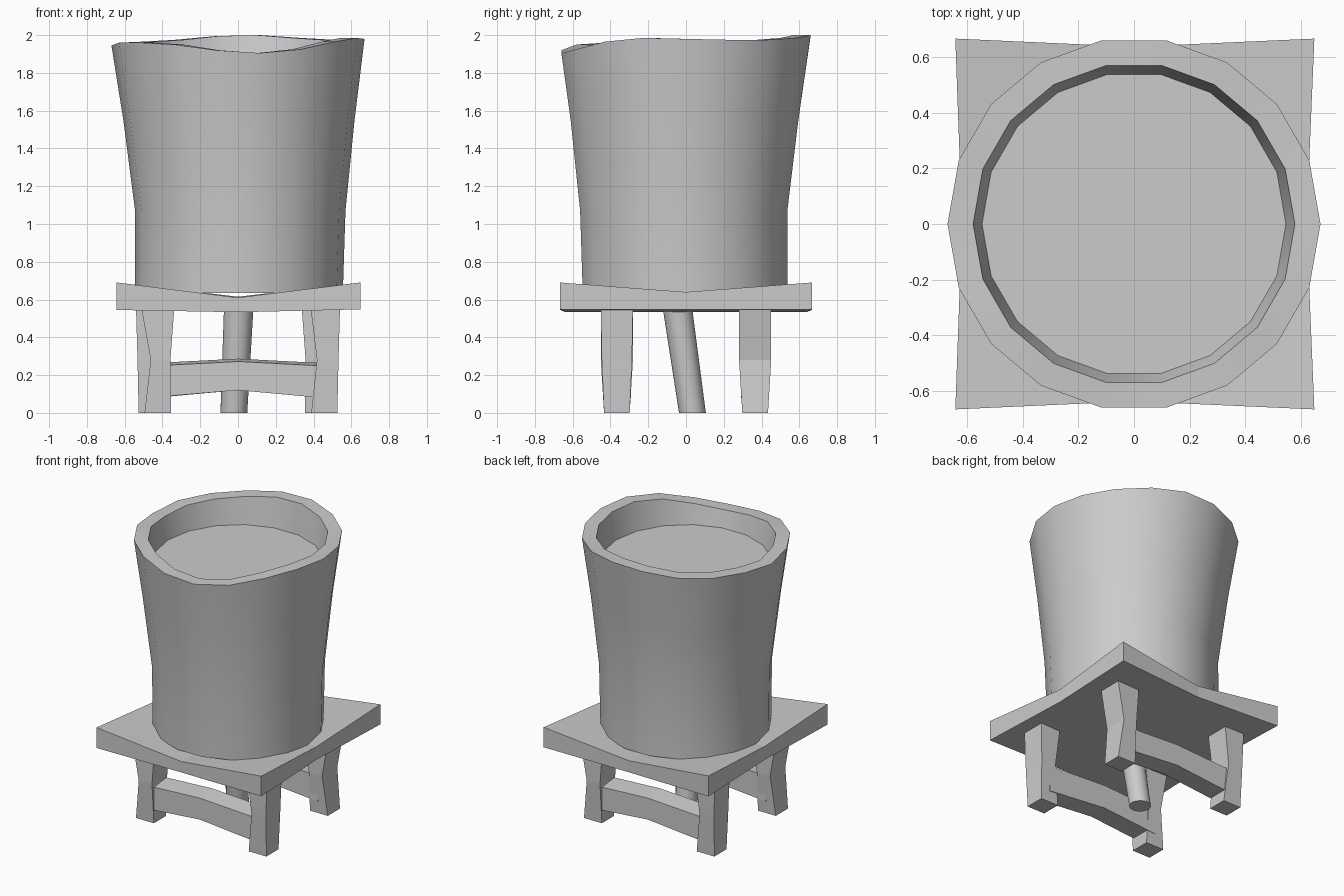
import bpy, bmesh
from math import cos, sin, radians, tau

if "Cube" in bpy.data.objects:
    bpy.data.objects.remove(bpy.data.objects["Cube"])


def loft(name, rings, smooth=False):
    """Skin a stack of equal-length vertex rings and cap both ends."""
    bm = bmesh.new()
    loops = [[bm.verts.new(p) for p in ring] for ring in rings]
    n = len(loops[0])
    for a, b in zip(loops, loops[1:]):
        for i in range(n):
            j = (i + 1) % n
            bm.faces.new((a[i], a[j], b[j], b[i]))
    bm.faces.new(loops[0][::-1])
    bm.faces.new(loops[-1])
    bmesh.ops.recalc_face_normals(bm, faces=bm.faces)
    me = bpy.data.meshes.new(name)
    bm.to_mesh(me)
    bm.free()
    if smooth:
        me.polygons.foreach_set("use_smooth", [True] * len(me.polygons))
        me.set_sharp_from_angle(angle=radians(35))
    ob = bpy.data.objects.new(name, me)
    bpy.context.collection.objects.link(ob)
    return ob


def circle(r, z, n, cx=0, cy=0):
    zs = z if isinstance(z, list) else [z] * n
    return [(cx + r * cos(tau * i / n), cy + r * sin(tau * i / n), zs[i]) for i in range(n)]


def rect(cx, cy, hx, hy, z):
    return [(cx + sx * hx, cy + sy * hy, z) for sx, sy in ((-1, -1), (1, -1), (1, 1), (-1, 1))]


# Tub: 18 sides, flared, with an uneven rim and a shallow recessed top
rim = [1.98, 1.975, 1.975, 1.985, 2.0, 1.995, 1.975, 1.965, 1.96,
       1.945, 1.96, 1.96, 1.95, 1.92, 1.905, 1.925, 1.965, 1.985]
loft("tub", [
    circle(0.55, 0.635, 18, 0.005, -0.005),
    circle(0.557, 1.07, 18, 0.012, -0.012),
    circle(0.612, 1.55, 18, 0.005, -0.008),
    circle(0.67, rim, 18),
    circle(0.578, rim, 18),
    circle(0.546, 1.79, 18),
], smooth=True)

# Platform: sagging square slab, built as three cross-sections along x
def slab_row(x, y_end, z_front, z_mid, z_back, low):
    top = [(x[0], -y_end, z_front), (x[1], 0, z_mid), (x[0], y_end, z_back)]
    return top + [(px, py, low) for px, py, _ in reversed(top)]

loft("platform", [
    slab_row((-0.642, -0.618), 0.666, 0.69, 0.64, 0.69, 0.545),
    slab_row((0, 0), 0.637, 0.61, 0.61, 0.615, 0.533),
    slab_row((0.648, 0.62), 0.666, 0.69, 0.64, 0.69, 0.548),
])

# Legs: pinched posts; the back pair is the front pair turned half round
legs = {
    "left": [(-0.425, 0.088, 0.085, 0.56), (-0.41, 0.052, 0.085, 0.28), (-0.425, 0.07, 0.068, 0)],
    "right": [(0.462, 0.078, 0.085, 0.56), (0.475, 0.057, 0.08, 0.28), (0.457, 0.069, 0.068, 0)],
}
for side, rows in legs.items():
    other = "right" if side == "left" else "left"
    loft(f"front_{side}_leg", [rect(x, -0.366, hx, hy, z) for x, hx, hy, z in rows])
    loft(f"back_{other}_leg", [rect(-x, 0.366, hx, hy, z) for x, hx, hy, z in rows])

# Braces: slightly arched bars joining the legs at front and back
for name, s in (("front_brace", 1), ("back_brace", -1)):
    loft(name, [[(s * x, s * y, z) for y, z in
                 ((-0.43, lo), (-0.29, lo), (-0.29, hi + 0.015), (-0.43, hi))]
                for x, lo, hi in ((-0.42, 0.085, 0.25), (0, 0.12, 0.272), (0.46, 0.078, 0.248))])

# Leaning drain pipe under the platform
loft("pipe", [circle(0.071, 0, 12, -0.022, 0.034), circle(0.078, 0.56, 12, 0.004, -0.046)], smooth=True)
